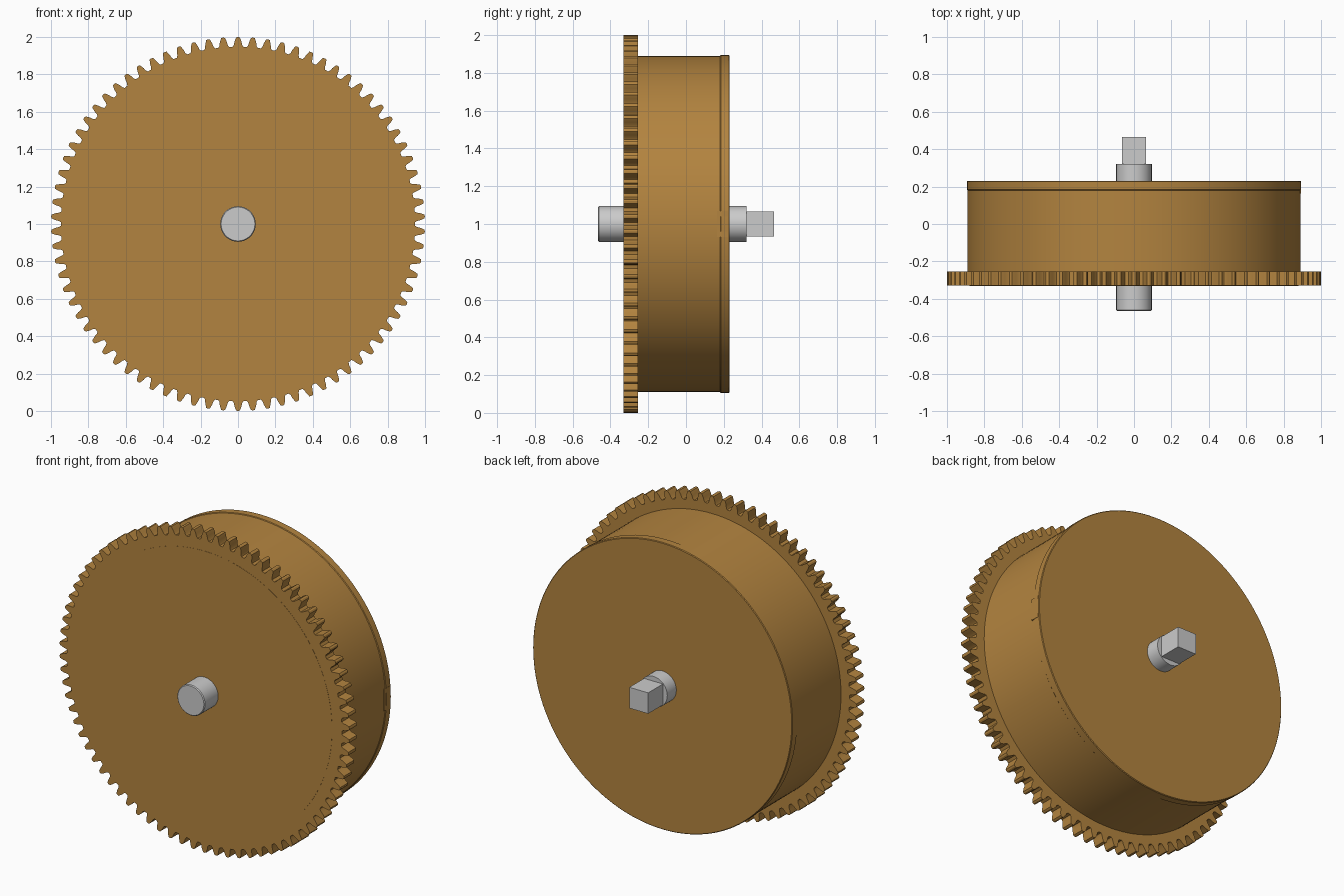
import bpy, bmesh, math

if "Cube" in bpy.data.objects:
    bpy.data.objects.remove(bpy.data.objects["Cube"])

TEETH = 78
CZ = 1.0  # axle height

brass = bpy.data.materials.new("brass")
brass.diffuse_color = (0.45, 0.23, 0.05, 1)
brass.use_nodes = True
brass.node_tree.nodes["Principled BSDF"].inputs["Base Color"].default_value = brass.diffuse_color


def finish(name, bm, mat=None, angle=30):
    bmesh.ops.recalc_face_normals(bm, faces=bm.faces[:])
    me = bpy.data.meshes.new(name)
    bm.to_mesh(me)
    bm.free()
    ob = bpy.data.objects.new(name, me)
    bpy.context.collection.objects.link(ob)
    ob.location = (0, 0, CZ)
    if mat:
        me.materials.append(mat)
    bpy.ops.object.select_all(action='DESELECT')
    ob.select_set(True)
    bpy.context.view_layer.objects.active = ob
    bpy.ops.object.shade_smooth_by_angle(angle=math.radians(angle))
    return ob


def lathe(name, profile, mat=None, steps=128):
    """Spin (radius, y) points about the y axle."""
    bm = bmesh.new()
    vs = [bm.verts.new((r, y, 0)) for r, y in profile]
    es = [bm.edges.new(p) for p in zip(vs, vs[1:])]
    bmesh.ops.spin(bm, geom=vs + es, cent=(0, 0, 0), axis=(0, 1, 0),
                   angle=math.tau, steps=steps, use_duplicate=False)
    bmesh.ops.remove_doubles(bm, verts=bm.verts[:], dist=1e-5)
    return finish(name, bm, mat)


def block(name, size, centre, mat=None):
    bm = bmesh.new()
    bmesh.ops.create_cube(bm, size=1)
    for v in bm.verts:
        v.co = [c + s * k for c, s, k in zip(centre, size, v.co)]
    return finish(name, bm, mat)


# Toothed wheel: one tooth profile (pitch fraction, radius) repeated round
tooth = [(-0.38, 0.947), (-0.29, 0.957), (-0.24, 0.975), (-0.13, 0.997), (0, 1.0),
         (0.13, 0.997), (0.24, 0.975), (0.29, 0.957), (0.38, 0.947)]
bm = bmesh.new()
ring = []
for i in range(TEETH):
    for f, r in tooth:
        a = math.tau * (i + f) / TEETH
        ring.append(bm.verts.new((r * math.sin(a), -0.33, r * math.cos(a))))
face = bm.faces.new(ring)
ext = bmesh.ops.extrude_face_region(bm, geom=[face])
for v in ext["geom"]:
    if isinstance(v, bmesh.types.BMVert):
        v.co.y = -0.255
finish("toothed_wheel", bm, brass, 25)

# Hollow drum, with its floor just proud of the wheel face
lathe("drum", [(0, -0.331), (0.88, -0.331), (0.88, -0.26), (0.89, -0.26),
               (0.89, 0.18), (0.84, 0.18), (0.84, -0.25), (0, -0.25)], brass)

# Drum cover and its small locking tab
lathe("cover", [(0, 0.18), (0.89, 0.18), (0.894, 0.184), (0.894, 0.227),
                (0.89, 0.231), (0, 0.231)], brass)
block("cover_tab", (0.06, 0.06, 0.136), (0.863, 0.193, 0), brass)

# Arbor with squared winding end
lathe("arbor", [(0, -0.465), (0.09, -0.465), (0.095, -0.46), (0.095, 0.32), (0, 0.32)],
      steps=64)
block("winding_square", (0.13, 0.165, 0.13), (0, 0.3825, 0))
